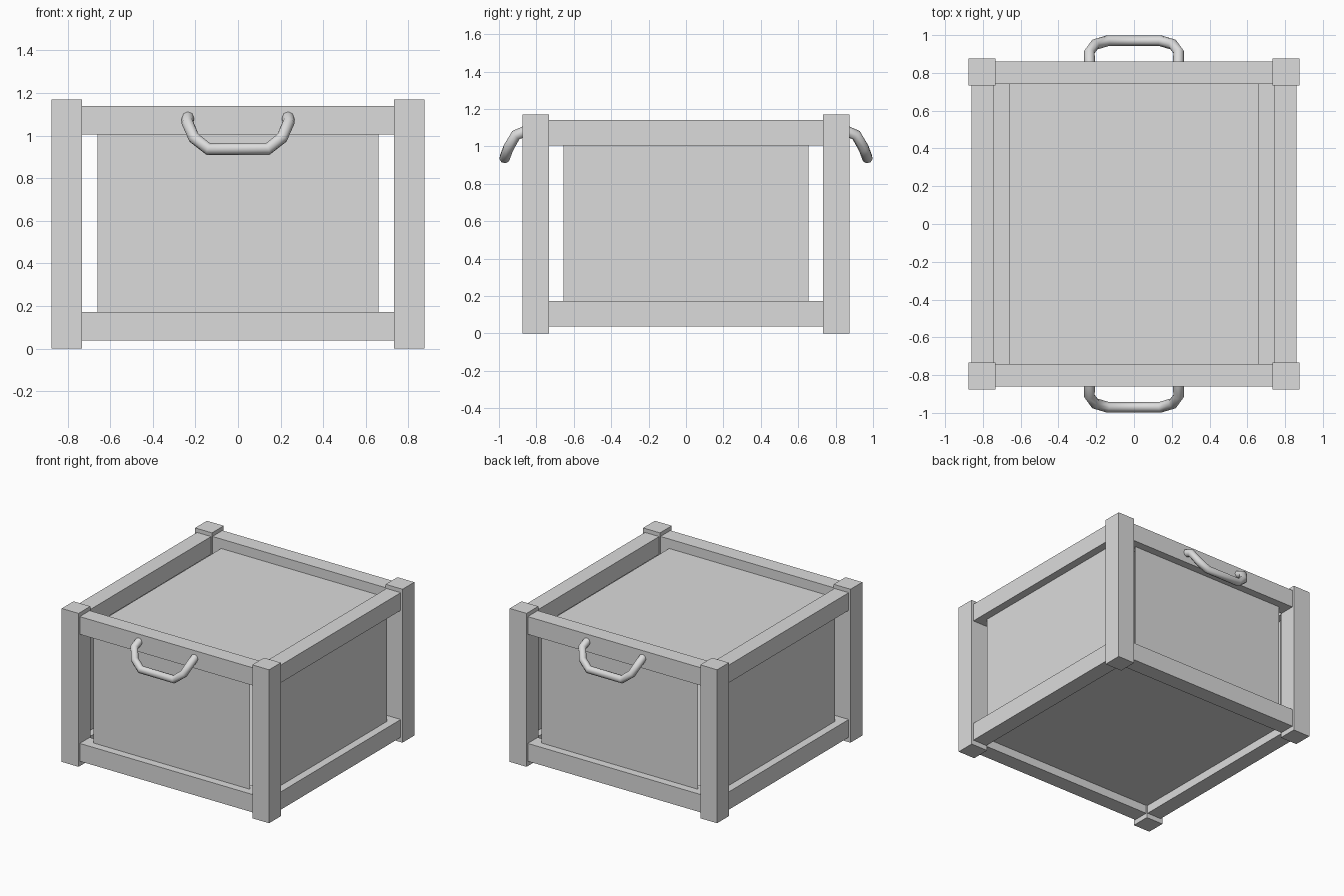
import bpy

if "Cube" in bpy.data.objects:
    bpy.data.objects.remove(bpy.data.objects["Cube"], do_unlink=True)

# Single grey material
GREY = (0.71, 0.71, 0.71, 1)
mat = bpy.data.materials.new("light grey")
mat.use_nodes = True
mat.diffuse_color = GREY
for node in mat.node_tree.nodes:
    if node.type == "BSDF_PRINCIPLED":
        node.inputs["Base Color"].default_value = GREY


def box(name, x, y, z):
    """Axis-aligned box from (min, max) pairs."""
    spans = (x, y, z)
    bpy.ops.mesh.primitive_cube_add(size=1)
    ob = bpy.context.object
    ob.name = name
    for v in ob.data.vertices:
        v.co = [(lo + hi) / 2 + c * (hi - lo) for c, (lo, hi) in zip(v.co, spans)]
    ob.data.materials.append(mat)
    return ob


def span(side, inner, outer):
    return tuple(sorted((side * inner, side * outer)))


def handle(name, side):
    """Bent tube, half its path mirrored across x."""
    half = [(0.235, 0.85, 1.085), (0.237, 0.91, 1.06),
            (0.207, 0.95, 0.99), (0.14, 0.97, 0.937)]
    path = half + [(-x, y, z) for x, y, z in reversed(half)]
    cu = bpy.data.curves.new(name, "CURVE")
    cu.dimensions = "3D"
    cu.bevel_depth = 0.029
    cu.bevel_resolution = 2
    cu.use_fill_caps = True
    spline = cu.splines.new("POLY")
    spline.points.add(len(path) - 1)
    for point, (x, y, z) in zip(spline.points, path):
        point.co = (x, side * y, z, 1)
    ob = bpy.data.objects.new(name, cu)
    bpy.context.collection.objects.link(ob)
    cu.materials.append(mat)
    bpy.ops.object.select_all(action="DESELECT")
    ob.select_set(True)
    bpy.context.view_layer.objects.active = ob
    bpy.ops.object.convert(target="MESH")
    bpy.ops.object.shade_smooth_by_angle(angle=1.0)


POST_IN, POST_OUT = 0.733, 0.875
RAIL_IN, RAIL_OUT = 0.74, 0.86
PANEL_IN, PANEL_OUT = 0.796, 0.8
PANEL_HEIGHT = (0.1, 1.068)
RAIL_HEIGHTS = {"lower": (0.037, 0.173), "upper": (1.005, 1.14)}
ENDS = {"front": -1, "back": 1}
SIDES = {"left": 1, "right": -1}

# Corner posts
for end, sy in ENDS.items():
    for side, sx in SIDES.items():
        box(f"{end}_{side}_post", span(sx, POST_IN, POST_OUT),
            span(sy, POST_IN, POST_OUT), (0, 1.17))

# Rails between the posts
for level, z in RAIL_HEIGHTS.items():
    for end, sy in ENDS.items():
        box(f"{end}_{level}_rail", (-POST_IN, POST_IN), span(sy, RAIL_IN, RAIL_OUT), z)
    for side, sx in SIDES.items():
        box(f"{side}_{level}_rail", span(sx, RAIL_IN, RAIL_OUT), (-POST_IN, POST_IN), z)

# Thin wall panels held in the middle of the rails
for end, sy in ENDS.items():
    box(f"{end}_panel", (-0.66, 0.66), span(sy, PANEL_IN, PANEL_OUT), PANEL_HEIGHT)
for side, sx in SIDES.items():
    box(f"{side}_panel", span(sx, PANEL_IN, PANEL_OUT), (-0.655, 0.655), PANEL_HEIGHT)

# Lid and floor
box("lid", (-0.66, 0.66), (-PANEL_IN, PANEL_IN), (1.064, 1.068))
box("floor", (-PANEL_IN, PANEL_IN), (-PANEL_IN, PANEL_IN), (0.1, 0.104))

# Carrying handles
for end, sy in ENDS.items():
    handle(f"{end}_handle", sy)
